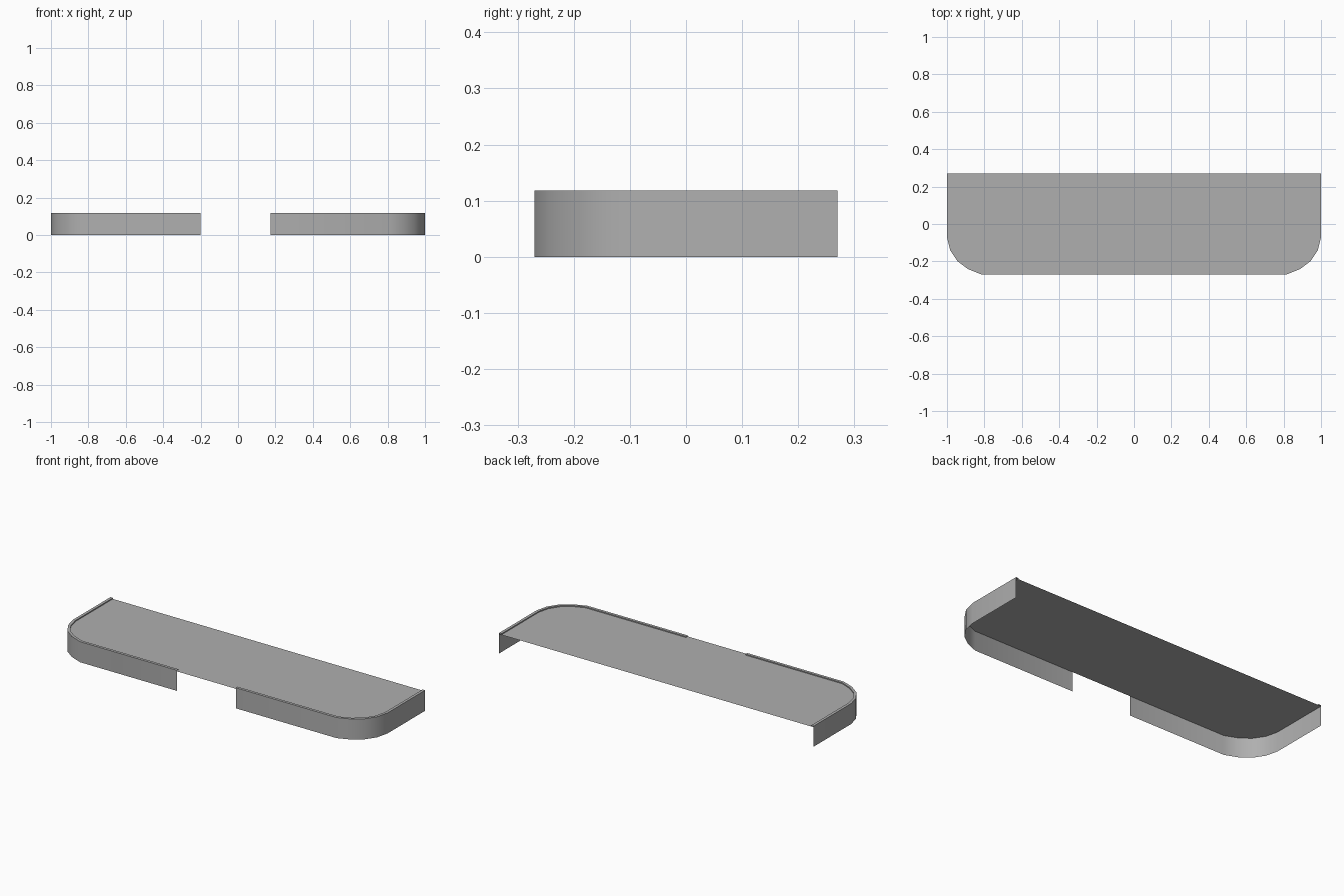
import bpy, math

if "Cube" in bpy.data.objects:
    bpy.data.objects.remove(bpy.data.objects["Cube"])

HX, HY, TOP = 1.0, 0.27, 0.118
LIP, DROP = 0.016, 0.006
# front corner, from the side wall round to the front wall
CORNER = [(1.0, -0.07), (0.983, -0.14), (0.943, -0.20), (0.886, -0.242), (0.815, -0.27)]
CX, CY = 0.815, -0.07

# mid grey finish
grey = bpy.data.materials.new("mid_grey")
grey.diffuse_color = (0.43, 0.43, 0.43, 1)
grey.use_nodes = True
grey.node_tree.nodes["Principled BSDF"].inputs["Base Color"].default_value = grey.diffuse_color


def make(name, verts, faces, smooth=True):
    me = bpy.data.meshes.new(name)
    me.from_pydata(verts, [], faces)
    me.update()
    me.materials.append(grey)
    ob = bpy.data.objects.new(name, me)
    bpy.context.collection.objects.link(ob)
    if smooth:
        bpy.ops.object.select_all(action='DESELECT')
        ob.select_set(True)
        bpy.context.view_layer.objects.active = ob
        bpy.ops.object.shade_smooth_by_angle(angle=math.radians(35))


def half_outline(side, inset, x_end):
    """Back corner, round the front corner, along the front to x_end."""
    pts = [(side * (HX - inset), HY)]
    sx, sy = 1 - inset / (HX - CX), 1 - inset / (CY + HY)
    for x, y in CORNER:
        pts.append((side * (CX + (x - CX) * sx), CY + (y - CY) * sy))
    pts.append((x_end, -HY + inset))
    return pts


def skirt(name, side, x_end):
    # hanging wall, narrow top lip and the small step down to the plate
    outer = half_outline(side, 0, x_end)
    inner = half_outline(side, LIP, x_end)
    rows = [(outer, 0), (outer, TOP), (inner, TOP), (inner, TOP - DROP)]
    n = len(outer)
    verts = [(x, y, z) for pts, z in rows for x, y in pts]
    faces = []
    for r in range(len(rows) - 1):
        for i in range(n - 1):
            a, b = r * n + i, r * n + i + 1
            f = (a, b, b + n, a + n)
            faces.append(f if side < 0 else f[::-1])
    make(name, verts, faces)


# flat top plate
ring = half_outline(-1, 0, -0.2) + half_outline(1, 0, 0.175)[::-1]
make("top_plate", [(x, y, TOP - DROP) for x, y in ring],
     [tuple(range(len(ring)))], smooth=False)

# two edge skirts, leaving an opening at the front
skirt("left_skirt", -1, -0.2)
skirt("right_skirt", 1, 0.175)
